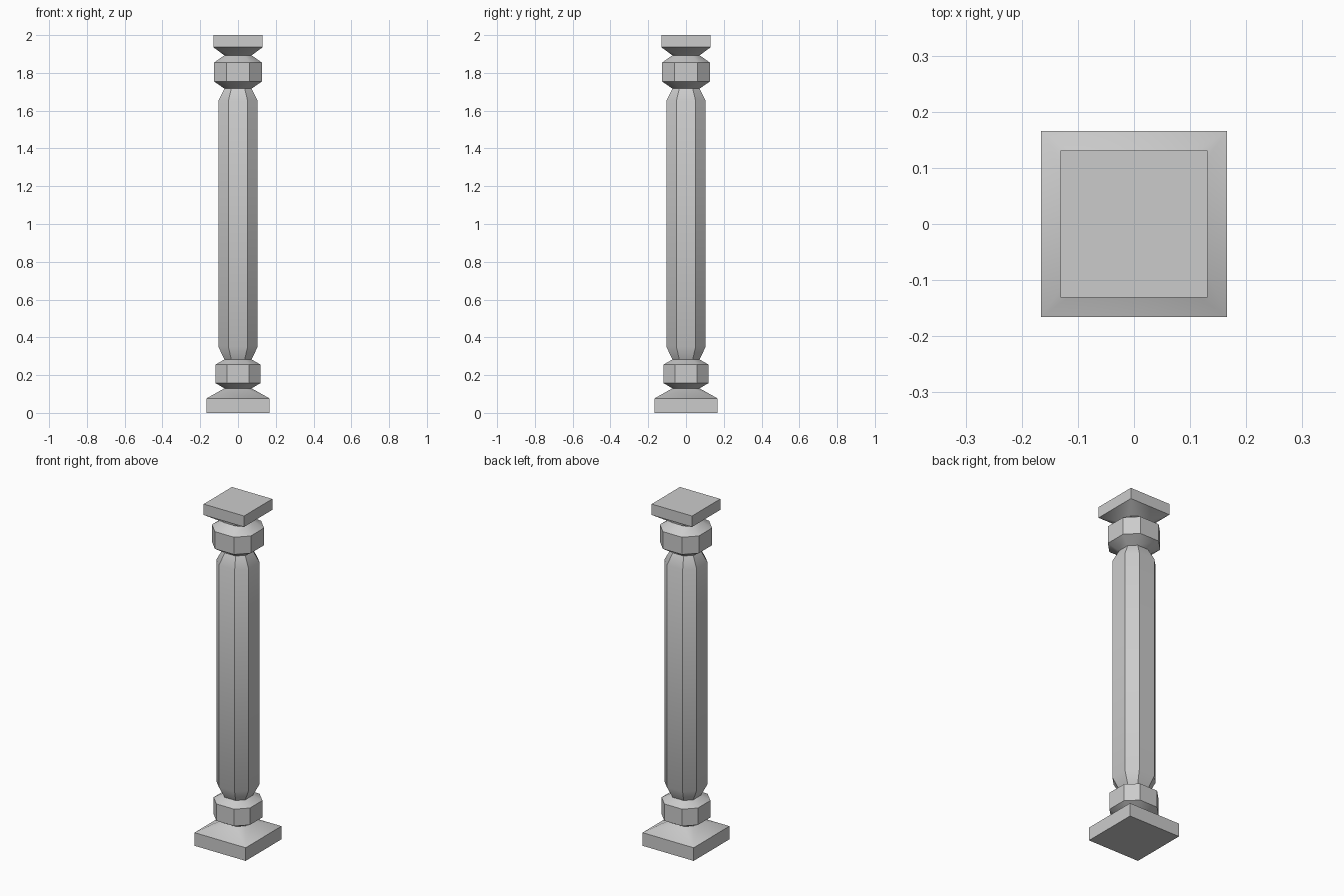
import bpy, bmesh, math

if "Cube" in bpy.data.objects:
    bpy.data.objects.remove(bpy.data.objects["Cube"])


def section(half, flat):
    """Corner-cut square; flat is the half width of each main face."""
    pts = [(half, -flat), (half, flat)]
    ring = []
    for k in range(4):
        c, s = round(math.cos(k * math.pi / 2)), round(math.sin(k * math.pi / 2))
        ring += [(x * c - y * s, x * s + y * c) for x, y in pts]
    return ring


def loft(name, levels, cap_bottom=False, cap_top=False):
    """Skin levels of (z, half width, flat ratio); ratio 1 is a square."""
    bm = bmesh.new()
    rings = [[bm.verts.new((x, y, z)) for x, y in section(h, h * r)]
             for z, h, r in levels]
    for a, b in zip(rings, rings[1:]):
        for i in range(8):
            j = (i + 1) % 8
            bm.faces.new((a[i], a[j], b[j], b[i]))
    if cap_bottom:
        bm.faces.new(rings[0][::-1])
    if cap_top:
        bm.faces.new(rings[-1])
    bmesh.ops.remove_doubles(bm, verts=bm.verts[:], dist=1e-5)
    mesh = bpy.data.meshes.new(name)
    bm.to_mesh(mesh)
    bm.free()
    obj = bpy.data.objects.new(name, mesh)
    bpy.context.collection.objects.link(obj)
    bpy.ops.object.select_all(action='DESELECT')
    obj.select_set(True)
    bpy.context.view_layer.objects.active = obj
    bpy.ops.object.shade_smooth_by_angle(angle=math.radians(30))
    return obj


SQ, OCT, NECK = 1.0, 0.49, 0.072

# Square foot narrowing to an eight-sided neck
loft("base", [(0, 0.166, SQ), (0.077, 0.166, SQ), (0.13, NECK, OCT)],
     cap_bottom=True)

# Collar rings below and above the shaft
loft("lower_collar", [(0.13, NECK, OCT), (0.157, 0.118, OCT),
                      (0.256, 0.118, OCT), (0.283, NECK, OCT)])
loft("upper_collar", [(1.717, NECK, OCT), (1.754, 0.126, OCT),
                      (1.855, 0.126, OCT), (1.893, NECK, OCT)])

# Long shaft tapered at both ends
loft("shaft", [(0.283, NECK, OCT), (0.35, 0.104, OCT),
               (1.652, 0.104, OCT), (1.717, NECK, OCT)])

# Neck flaring to the square top slab
loft("capital", [(1.893, NECK, OCT), (1.936, 0.131, SQ), (2.0, 0.131, SQ)],
     cap_top=True)
